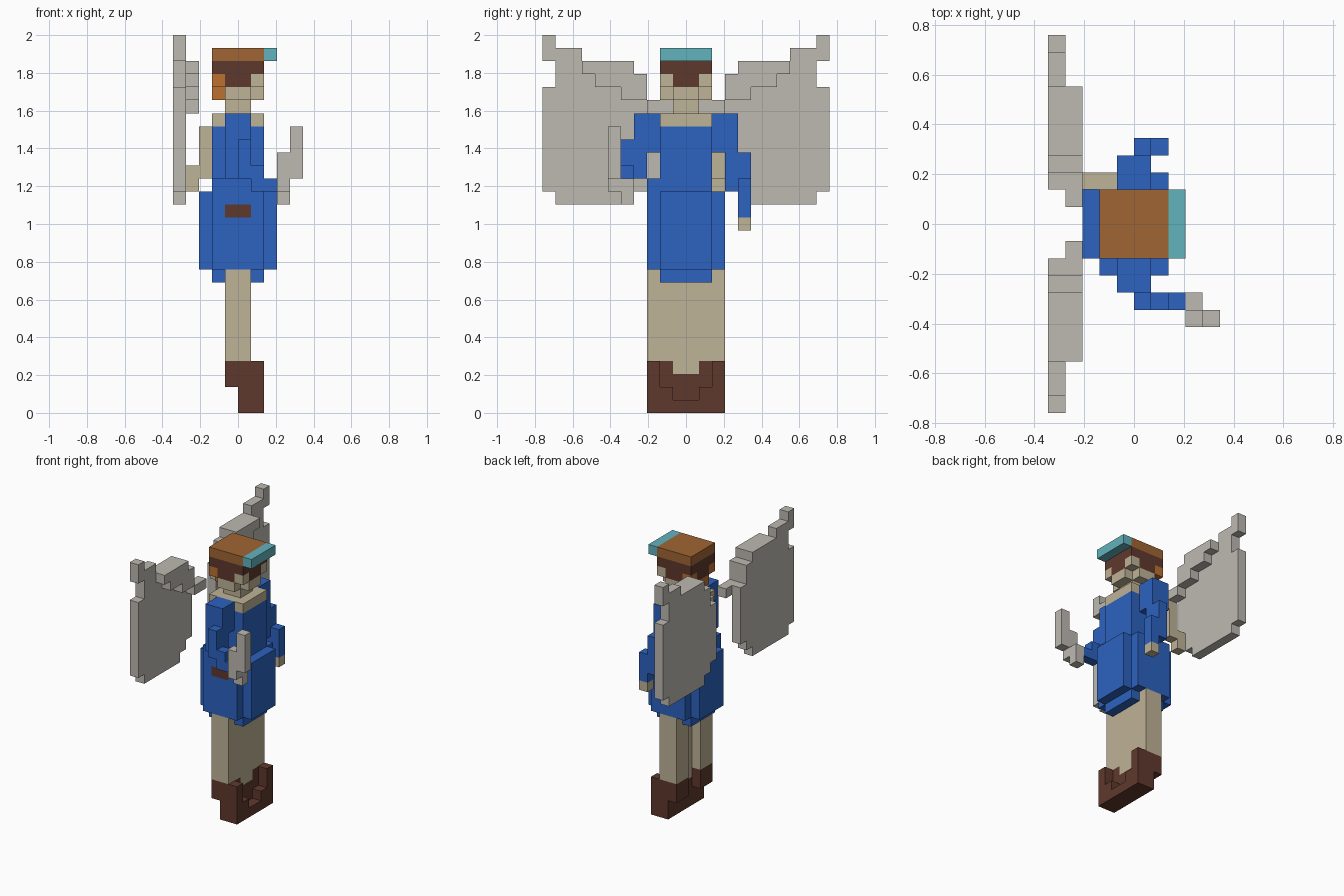
import bpy
import bmesh
import math
from mathutils import Vector

default_cube = bpy.data.objects.get("Cube")
if default_cube:
    bpy.data.objects.remove(default_cube)

UNIT = 2 / 29  # edge of one block


def material(name, hex_code):
    """Flat colour material from an sRGB hex string."""
    srgb = [int(hex_code[i:i + 2], 16) / 255 for i in (0, 2, 4)]
    colour = [((c + 0.055) / 1.055) ** 2.4 if c > 0.04 else c / 12.92 for c in srgb] + [1]
    mat = bpy.data.materials.new(name)
    mat.use_nodes = True
    mat.diffuse_color = colour
    mat.node_tree.nodes["Principled BSDF"].inputs["Base Color"].default_value = colour
    return mat


MATERIALS = {
    "tan": material("tan", "BFB397"),
    "blue": material("blue", "2C62C0"),
    "grey": material("pale_grey", "BEBAB2"),
    "brown": material("dark_brown", "5F392D"),
    "orange": material("orange", "BC7130"),
    "leather": material("leather_brown", "A06634"),
    "teal": material("teal", "62B3BD"),
}
COLOURS = list(MATERIALS)
cells = {}  # block position -> (part, colour)


def box(part, colour, x, y, z):
    """Fill a block range; later boxes replace earlier ones."""
    for i in range(*x):
        for j in range(*y):
            for k in range(*z):
                cells[i, j, k] = (part, colour)


def mirrored(part, colour, x, y, z):
    """Fill the same range on both sides of the body."""
    box(part, colour, x, y, z)
    box(part, colour, x, (-y[1], -y[0]), z)


def octagon(part, colour, outer, inner, z):
    """Square block layer with its corners notched."""
    box(part, colour, (-outer, outer), (-inner, inner), z)
    box(part, colour, (-inner, inner), (-outer, outer), z)


# Legs and boots
mirrored("legs", "tan", (-1, 1), (1, 3), (4, 11))
box("legs", "tan", (0, 1), (-1, 1), (3, 11))
box("boots", "brown", (0, 2), (-3, 3), (0, 1))
mirrored("boots", "brown", (0, 2), (1, 3), (1, 2))
box("boots", "brown", (0, 1), (-1, 1), (1, 3))
mirrored("boots", "brown", (-1, 1), (1, 3), (2, 4))
mirrored("boots", "brown", (1, 2), (2, 3), (2, 4))

# Tunic: hem, skirt and chest
for x in ((-2, -1), (1, 2)):
    box("tunic", "blue", x, (-2, 2), (10, 11))
octagon("tunic", "blue", 3, 2, (11, 17))
box("tunic", "blue", (-2, 2), (-2, 2), (17, 22))
box("tunic", "blue", (-2, 2), (-3, -2), (17, 18))
box("pouch", "brown", (-1, 1), (-3, -2), (15, 16))
box("collar", "tan", (-2, 2), (-2, 2), (22, 23))

# Shoulders
mirrored("shoulders", "blue", (-1, 1), (2, 4), (20, 23))

# Hanging arm
box("hanging_arm", "blue", (0, 1), (3, 4), (17, 20))
box("hanging_arm", "blue", (0, 1), (4, 5), (16, 20))
box("hanging_arm", "blue", (1, 2), (4, 5), (15, 18))
box("hanging_hand", "tan", (1, 2), (4, 5), (14, 15))

# Raised arm holding a short curved blade
box("raised_arm", "blue", (-1, 1), (-4, -3), (18, 20))
box("raised_arm", "blue", (0, 1), (-5, -4), (18, 21))
box("raised_arm", "blue", (1, 2), (-5, -4), (17, 19))
box("raised_arm", "blue", (2, 3), (-5, -4), (17, 18))
box("blade", "grey", (3, 4), (-5, -4), (16, 18))
box("blade", "grey", (3, 4), (-6, -5), (17, 20))
box("blade", "grey", (4, 5), (-6, -5), (18, 22))

# Strap hanging behind one shoulder
box("strap", "tan", (-2, -1), (2, 3), (21, 22))
box("strap", "tan", (-3, -2), (2, 3), (18, 22))
box("strap", "tan", (-4, -3), (2, 3), (17, 19))

# Neck and head, with fringe between the cheek corners
box("neck", "tan", (-1, 1), (-1, 1), (23, 24))
octagon("head", "tan", 2, 1, (24, 25))
box("head", "orange", (-2, -1), (-1, 1), (24, 25))
box("head", "brown", (-2, 2), (-2, 2), (25, 27))
mirrored("head", "tan", (1, 2), (1, 2), (25, 26))
mirrored("head", "orange", (-2, -1), (1, 2), (25, 26))

# Cap and visor
box("cap", "leather", (-2, 2), (-2, 2), (27, 28))
box("visor", "teal", (2, 3), (-2, 2), (27, 28))

# Wings: bottom and top of each column, from the body outwards
wing_columns = [(18, 24), (17, 26), (16, 27), (16, 27), (16, 27),
                (16, 27), (16, 28), (16, 28), (17, 25)]
rim_columns = [(23, 24), (23, 24), (24, 26), (24, 27), (25, 27), (25, 27), (26, 27)]
for y, span in enumerate(wing_columns, 2):
    mirrored("wings", "grey", (-5, -4), (y, y + 1), span)
mirrored("wings", "grey", (-5, -4), (9, 10), (16, 28))
mirrored("wings", "grey", (-5, -4), (10, 11), (27, 29))
for y, span in enumerate(rim_columns, 1):
    mirrored("wings", "grey", (-4, -3), (y, y + 1), span)


def build_part(part):
    """Mesh the exposed block sides of one part and merge flat regions."""
    used = [c for c in COLOURS if (part, c) in cells.values()]
    bm = bmesh.new()
    for cell, (owner, colour) in cells.items():
        if owner != part:
            continue
        for axis in range(3):
            for sign in (-1, 1):
                normal = Vector([sign if a == axis else 0 for a in range(3)])
                if tuple(int(c + n) for c, n in zip(cell, normal)) in cells:
                    continue
                side = Vector([1 if a == (axis + 1) % 3 else 0 for a in range(3)])
                up = normal.cross(side)
                centre = Vector(cell) + (Vector((1, 1, 1)) + normal) / 2
                corners = [centre + (side * s + up * t) / 2
                           for s, t in ((-1, -1), (1, -1), (1, 1), (-1, 1))]
                face = bm.faces.new([bm.verts.new(c * UNIT) for c in corners])
                face.material_index = used.index(colour)
    bmesh.ops.remove_doubles(bm, verts=bm.verts, dist=UNIT / 100)
    bmesh.ops.dissolve_limit(bm, angle_limit=math.radians(1), verts=bm.verts,
                             edges=bm.edges, delimit={"MATERIAL"})
    mesh = bpy.data.meshes.new(part)
    bm.to_mesh(mesh)
    bm.free()
    for colour in used:
        mesh.materials.append(MATERIALS[colour])
    bpy.context.scene.collection.objects.link(bpy.data.objects.new(part, mesh))


for part_name in dict.fromkeys(owner for owner, _ in cells.values()):
    build_part(part_name)
